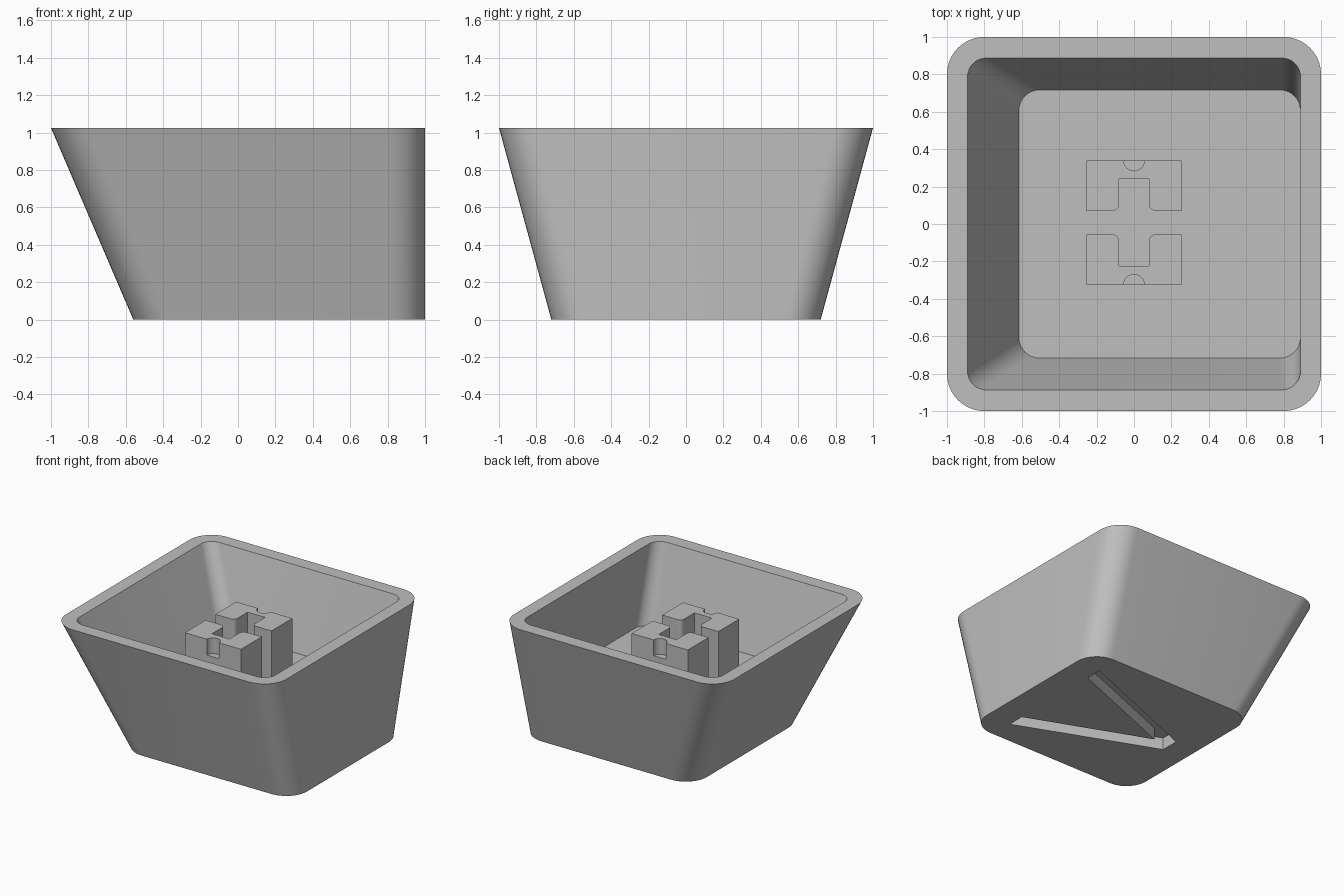
import bpy
import bmesh
from math import pi, cos, sin

if "Cube" in bpy.data.objects:
    bpy.data.objects.remove(bpy.data.objects["Cube"], do_unlink=True)

RIM, FLOOR, STEM_TOP = 1.025, 0.40, 0.89

grey = bpy.data.materials.new("plain_grey")
grey.use_nodes = True
grey.diffuse_color = (0.52, 0.52, 0.52, 1)
grey.node_tree.nodes["Principled BSDF"].inputs["Base Color"].default_value = (0.52, 0.52, 0.52, 1)


def arc(cx, cy, r, start, end, steps=10):
    return [(cx + r * cos(start + (end - start) * i / steps),
             cy + r * sin(start + (end - start) * i / steps)) for i in range(steps + 1)]


def rounded_rect(x0, x1, y, r):
    """Counter-clockwise outline, symmetric in y."""
    centres = [(x1 - r, y - r), (x0 + r, y - r), (x0 + r, r - y), (x1 - r, r - y)]
    pts = []
    for i, (cx, cy) in enumerate(centres):
        pts += arc(cx, cy, r, i * pi / 2, (i + 1) * pi / 2)
    return pts


def loft(name, rings):
    """Skin a stack of (outline, height) rings and close both ends."""
    bm = bmesh.new()
    loops = [[bm.verts.new((x, y, z)) for x, y in pts] for pts, z in rings]
    for a, b in zip(loops, loops[1:]):
        n = len(a)
        for i in range(n):
            j = (i + 1) % n
            bm.faces.new((a[i], a[j], b[j], b[i]))
    bm.faces.new(loops[0][::-1])
    bm.faces.new(loops[-1])
    bmesh.ops.recalc_face_normals(bm, faces=bm.faces)
    mesh = bpy.data.meshes.new(name)
    bm.to_mesh(mesh)
    bm.free()
    mesh.materials.append(grey)
    obj = bpy.data.objects.new(name, mesh)
    bpy.context.collection.objects.link(obj)
    return obj


def activate(obj):
    bpy.ops.object.select_all(action="DESELECT")
    obj.select_set(True)
    bpy.context.view_layer.objects.active = obj


def cut(obj, cutter):
    """Subtract the cutter, then discard it."""
    cutter.hide_render = True
    mod = obj.modifiers.new("cut", "BOOLEAN")
    mod.operation, mod.solver, mod.object = "DIFFERENCE", "EXACT", cutter
    activate(obj)
    bpy.ops.object.modifier_apply(modifier=mod.name)
    bpy.data.objects.remove(cutter, do_unlink=True)


# Hollow tapered shell, open at the top
shell = loft("shell", [
    (rounded_rect(-0.56, 1.0, 0.72, 0.19), 0),
    (rounded_rect(-1.0, 1.0, 1.0, 0.2), RIM),
    (rounded_rect(-0.89, 0.89, 0.887, 0.1), RIM),
    (rounded_rect(-0.615, 0.89, 0.717, 0.11), FLOOR),
])

# Chevron groove under the base
half = [(-0.35, 0.075), (0.78, 0.525), (0.78, 0.385)]
chevron = half + [(-0.2, 0)] + [(x, -y) for x, y in reversed(half)]
cut(shell, loft("groove_cutter", [(chevron, -0.1), (chevron, 0.1)]))

# Two stem halves: a slotted block with rounded slot mouth and a half-round notch
MID, R = 0.0075, 0.035
for name, side in (("stem_back", 1), ("stem_front", -1)):
    right = [(0.08, 0.232)] + arc(0.08 + R, 0.063 + R, R, pi, 1.5 * pi, 6) \
        + [(0.255, 0.063), (0.255, 0.333)]
    outline = right + [(-x, y) for x, y in reversed(right)]
    outline = [(x, MID + side * y) for x, y in outline]
    stem = loft(name, [(outline, FLOOR - 0.02), (outline, STEM_TOP)])
    circle = arc(0, MID + side * 0.333, 0.056, 0, 2 * pi, 24)[:-1]
    cut(stem, loft("notch_cutter", [(circle, STEM_TOP - 0.13), (circle, STEM_TOP + 0.1)]))

for obj in [o for o in bpy.data.objects if o.name.startswith(("shell", "stem_"))]:
    activate(obj)
    bpy.ops.object.shade_smooth_by_angle(angle=pi / 6)
